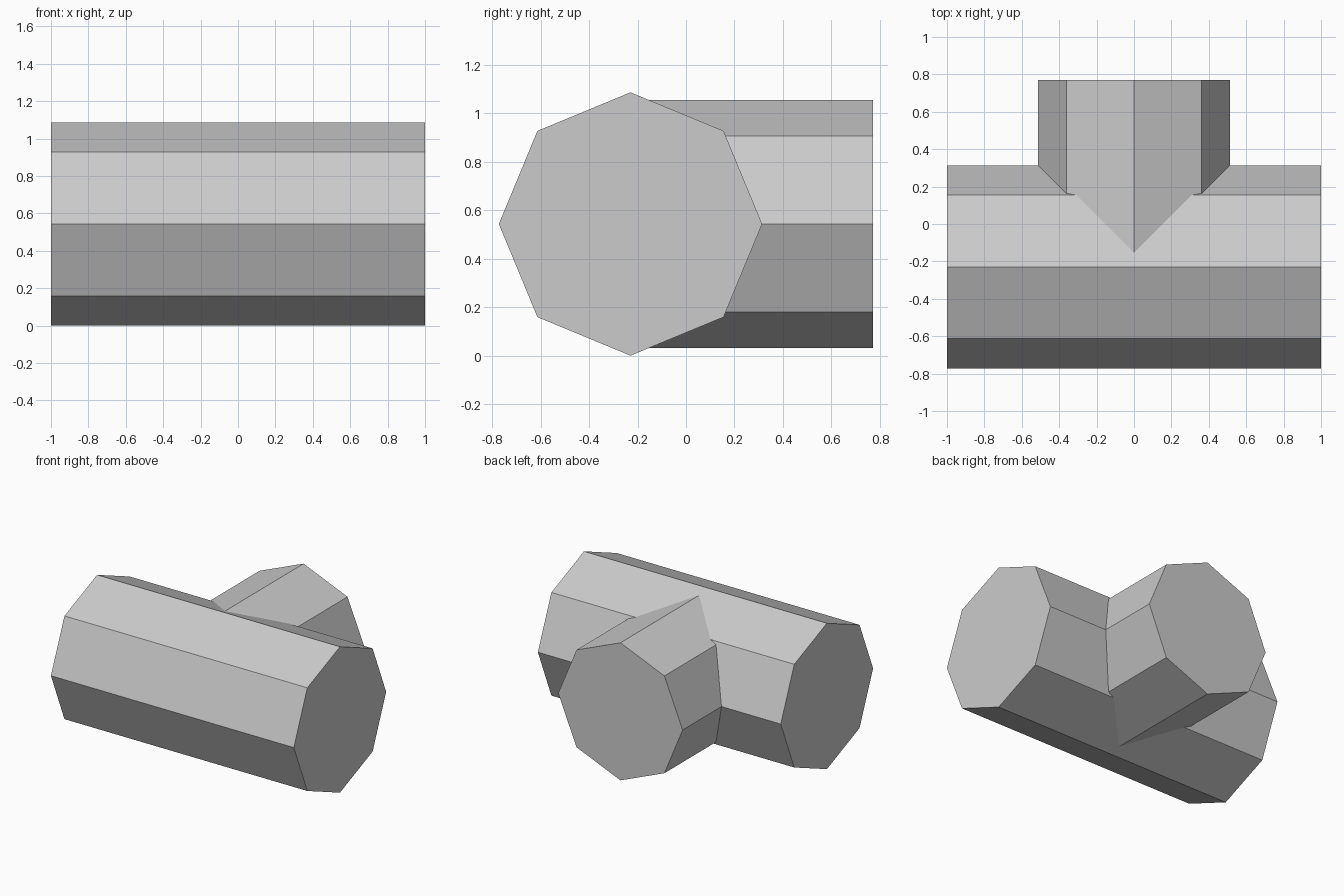
import bpy, math
from mathutils import Matrix

if "Cube" in bpy.data.objects:
    bpy.data.objects.remove(bpy.data.objects["Cube"])

R_MAIN, R_BRANCH = 0.543, 0.512
CY, CZ = -0.229, 0.543          # axis of the main pipe

grey = bpy.data.materials.new("light grey")
grey.diffuse_color = (0.6, 0.6, 0.6, 1)
grey.use_nodes = True
grey.node_tree.nodes["Principled BSDF"].inputs["Base Color"].default_value = grey.diffuse_color


def octagon_pipe(name, radius, length, center, axis):
    """Capped eight-sided pipe along x or y with a corner pointing up."""
    bpy.ops.mesh.primitive_cylinder_add(vertices=8, radius=radius, depth=length)
    ob = bpy.context.object
    ob.name = name
    ob.data.transform(Matrix.Rotation(math.pi / 2, 4, 'Y' if axis == 'x' else 'X'))
    ob.data.transform(Matrix.Translation(center))
    ob.data.materials.append(grey)
    return ob


# Main run and side branch of the tee
main = octagon_pipe("tee_pipe", R_MAIN, 2.0, (0, CY, CZ), 'x')
branch = octagon_pipe("branch_pipe", R_BRANCH, 1.0, (0, CY + 0.5, CZ), 'y')

# Join both into one closed surface
mod = main.modifiers.new("join", 'BOOLEAN')
mod.operation = 'UNION'
mod.solver = 'EXACT'
mod.object = branch
bpy.context.view_layer.objects.active = main
bpy.ops.object.modifier_apply(modifier=mod.name)
bpy.data.objects.remove(branch)
